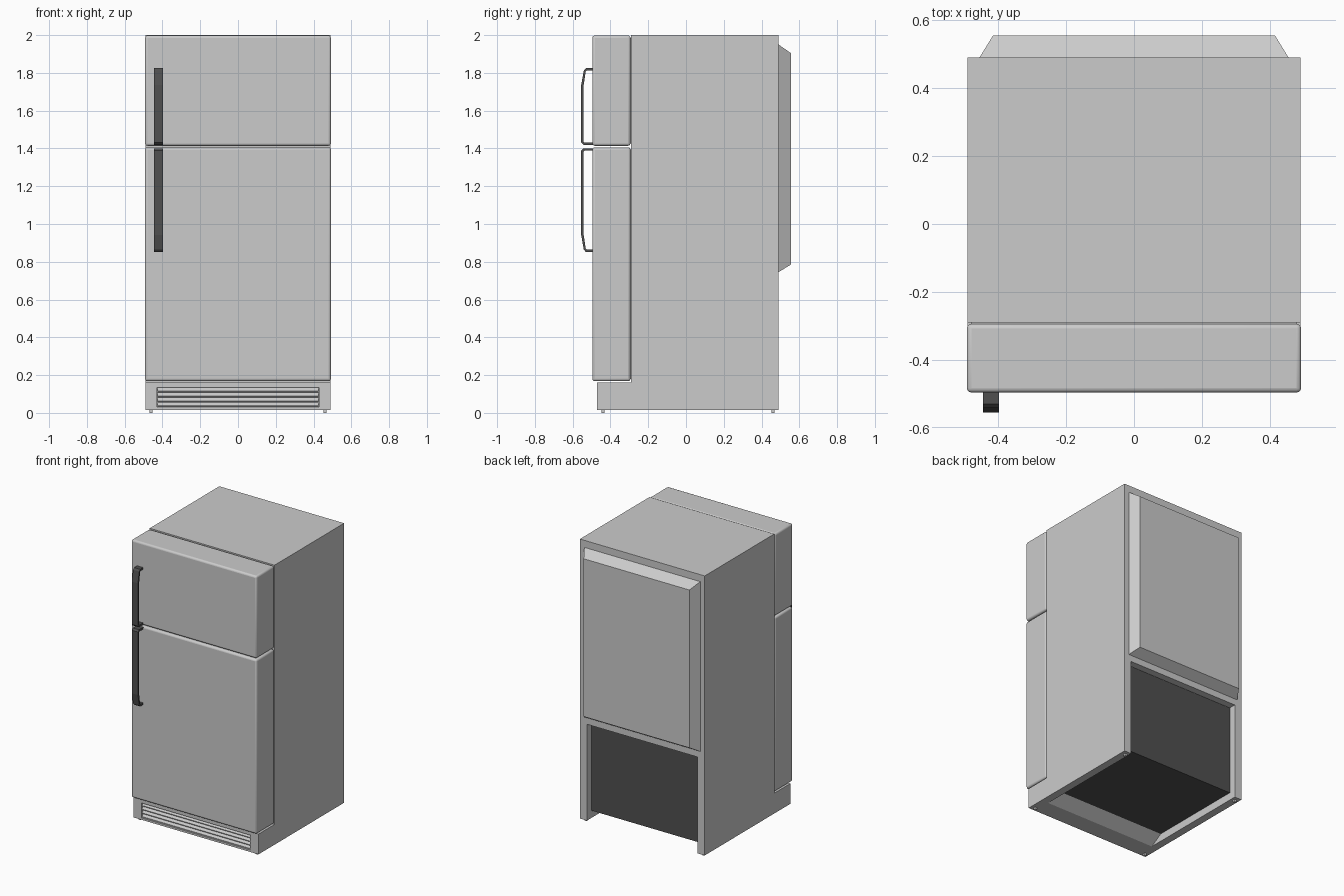
import bpy, bmesh

if "Cube" in bpy.data.objects:
    bpy.data.objects.remove(bpy.data.objects["Cube"])

dark = bpy.data.materials.new("dark_grey")
dark.diffuse_color = (0.08, 0.08, 0.08, 1)
dark.use_nodes = True
dark.node_tree.nodes["Principled BSDF"].inputs["Base Color"].default_value = dark.diffuse_color


def finish(name, bm, mat=None):
    bmesh.ops.recalc_face_normals(bm, faces=bm.faces)
    me = bpy.data.meshes.new(name)
    bm.to_mesh(me)
    bm.free()
    ob = bpy.data.objects.new(name, me)
    bpy.context.collection.objects.link(ob)
    if mat:
        me.materials.append(mat)
    return ob


def prism(name, profile, x0, x1, mat=None):
    """Extrude a (y, z) outline along x."""
    bm = bmesh.new()
    face = bm.faces.new([bm.verts.new((x0, y, z)) for y, z in profile])
    ext = bmesh.ops.extrude_face_region(bm, geom=[face])
    verts = [v for v in ext["geom"] if isinstance(v, bmesh.types.BMVert)]
    bmesh.ops.translate(bm, verts=verts, vec=(x1 - x0, 0, 0))
    return finish(name, bm, mat)


def box(name, x, y, z, mat=None):
    return prism(name, [(y[0], z[0]), (y[1], z[0]), (y[1], z[1]), (y[0], z[1])], x[0], x[1], mat)


def cut(ob, cutter):
    m = ob.modifiers.new("cut", "BOOLEAN")
    m.operation = "DIFFERENCE"
    m.solver = "EXACT"
    m.object = cutter
    cutter.hide_render = True
    cutter.hide_set(True)


# Cabinet with protruding plinth
cabinet = prism("cabinet", [(-.47, .016), (.49, .016), (.49, 2), (-.29, 2), (-.29, .16), (-.47, .16)],
                -.49, .49)

# Recess in the lower back and underside, and the vent opening in the plinth
cut(cabinet, prism("recess_cutter", [(-.43, -.038), (-.25, .07), (.44, .07), (.44, .70),
                                     (.6, .70), (.6, -.038)], -.435, .435))
cut(cabinet, box("vent_cutter", (-.428, .428), (-.6, -.45), (.03, .135)))

# Dark lining of the recess
prism("compressor_cover", [(-.25, .069), (.441, .069), (.441, .699), (.43, .699), (.43, .08), (-.25, .08)],
      -.434, .434, dark)

# Vent louvres
pitch = .105 / 4
for i in range(4):
    z = .03 + i * pitch
    prism(f"vent_louvre_{i + 1}", [(-.449, z), (-.466, z + .003), (-.466, z + .008), (-.449, z + pitch)],
          -.427, .427)

# Back panel with sloped rim
bm = bmesh.new()
rings = []
for y, x, z0, z1 in ((.49, .455, .745, 1.95), (.555, .415, .785, 1.905)):
    rings.append([bm.verts.new(c) for c in ((-x, y, z0), (x, y, z0), (x, y, z1), (-x, y, z1))])
for ring in rings:
    bm.faces.new(ring)
for i in range(4):
    j = (i + 1) % 4
    bm.faces.new((rings[0][i], rings[0][j], rings[1][j], rings[1][i]))
finish("back_panel", bm)

# Doors with rounded edges, each on a thin inset seal
for name, z0, z1 in (("freezer_door", 1.414, 1.998), ("fridge_door", .168, 1.406)):
    door = box(name, (-.492, .492), (-.496, -.294), (z0, z1))
    bev = door.modifiers.new("rounding", "BEVEL")
    bev.width = .013
    bev.segments = 3
    bpy.context.view_layer.objects.active = door
    door.select_set(True)
    bpy.ops.object.shade_smooth_by_angle()
    door.select_set(False)
    box(name + "_seal", (-.48, .48), (-.30, -.285), (z0 + .012, z1 - .012))


# Handles: square end near the door gap, tapered end away from it
def handle(name, near, far):
    s = 1 if far > near else -1
    outer = [(-.493, near), (-.543, near), (-.555, near + .012 * s), (-.555, far - .09 * s),
             (-.541, far - .012 * s), (-.53, far), (-.493, far)]
    inner = [(-.493, far - .013 * s), (-.526, far - .013 * s), (-.531, far - .019 * s),
             (-.542, far - .092 * s), (-.542, near + .017 * s), (-.538, near + .013 * s),
             (-.493, near + .013 * s)]
    prism(name, outer + inner, -.445, -.397, dark)


handle("freezer_handle", 1.419, 1.825)
handle("fridge_handle", 1.401, .852)

# Small levelling feet
for i, (x, y) in enumerate([(-.46, -.44), (.46, -.44), (-.46, .46), (.46, .46)]):
    box(f"foot_{i + 1}", (x - .008, x + .008), (y - .008, y + .008), (0, .02))
